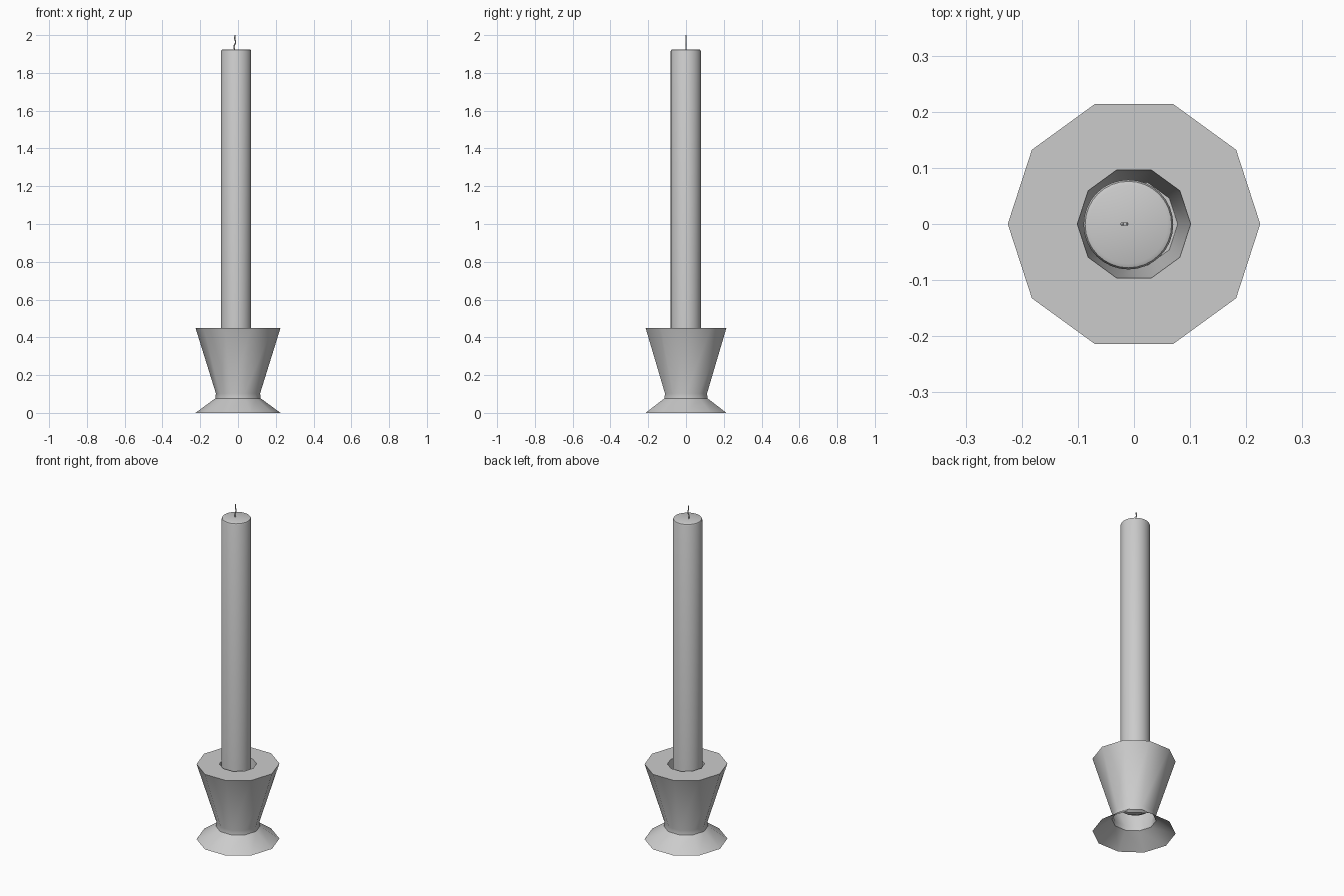
import bpy, bmesh
from math import sin, cos, tau, radians

if "Cube" in bpy.data.objects:
    bpy.data.objects.remove(bpy.data.objects["Cube"])


def lathe(name, profile, sides, centre=(0, 0), angle=40):
    """Revolve (radius, z) points; radius 0 closes the surface with a cap."""
    bm = bmesh.new()
    rings = []
    for r, z in profile:
        if r == 0:
            rings.append([bm.verts.new((centre[0], centre[1], z))] * sides)
        else:
            rings.append([bm.verts.new((centre[0] + r * cos(tau * i / sides),
                                        centre[1] + r * sin(tau * i / sides), z))
                          for i in range(sides)])
    for a, b in zip(rings, rings[1:]):
        for i in range(sides):
            j = (i + 1) % sides
            corners = list(dict.fromkeys((a[i], a[j], b[j], b[i])))
            bm.faces.new(corners)
    mesh = bpy.data.meshes.new(name)
    bm.to_mesh(mesh)
    bm.free()
    obj = bpy.data.objects.new(name, mesh)
    bpy.context.collection.objects.link(obj)
    bpy.ops.object.select_all(action='DESELECT')
    bpy.context.view_layer.objects.active = obj
    obj.select_set(True)
    bpy.ops.object.shade_smooth_by_angle(angle=radians(angle))
    return obj


# Ten-sided holder: hollow flared foot, narrow neck, cup with tapered socket
lathe("candle_holder", [(0.225, 0), (0.12, 0.077), (0.117, 0.103), (0.225, 0.45),
                        (0.101, 0.45), (0.078, 0.15), (0, 0.15)], 10)

# Candle with a softly rounded top edge, slightly off centre
lathe("candle", [(0, 0.155), (0.08, 0.155), (0.08, 1.915), (0.077, 1.922),
                 (0.07, 1.925), (0, 1.925)], 32, centre=(-0.01, -0.001))

# Wavy wick
curve = bpy.data.curves.new("wick", 'CURVE')
curve.dimensions = '3D'
curve.bevel_depth = 0.0035
curve.bevel_resolution = 1
curve.use_fill_caps = True
curve.resolution_u = 4
path = [(-0.017, 1.915), (-0.021, 1.938), (-0.013, 1.962), (-0.017, 1.984), (-0.016, 2.0)]
spline = curve.splines.new('BEZIER')
spline.bezier_points.add(len(path) - 1)
for p, (x, z) in zip(spline.bezier_points, path):
    p.co = (x, 0, z)
    p.handle_left = (x, 0, z - 0.008)
    p.handle_right = (x, 0, z + 0.008)
bpy.context.collection.objects.link(bpy.data.objects.new("wick", curve))
